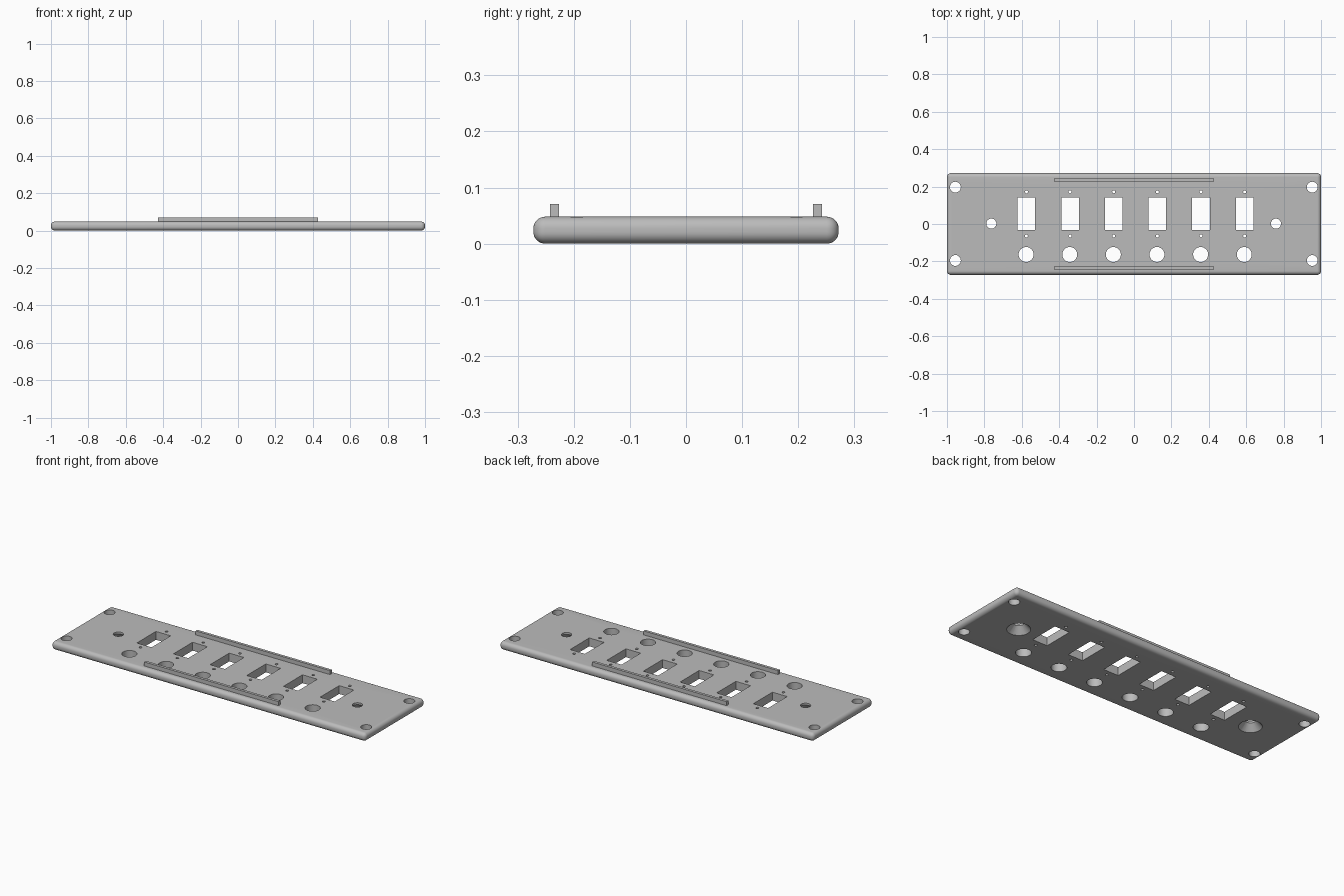
import bpy, bmesh, math
from mathutils import Matrix, Vector

if "Cube" in bpy.data.objects:
    bpy.data.objects.remove(bpy.data.objects["Cube"], do_unlink=True)

THICK = 0.048
grey = bpy.data.materials.new("plain_grey")
grey.use_nodes = True
grey.diffuse_color = (0.5, 0.5, 0.5, 1)
grey.node_tree.nodes["Principled BSDF"].inputs["Base Color"].default_value = (0.5, 0.5, 0.5, 1)


def add_box(bm, centre, size):
    m = Matrix.Translation(Vector(centre)) @ Matrix.Diagonal((*size, 1))
    bmesh.ops.create_cube(bm, size=1, matrix=m)


def add_cone(bm, x, y, z0, z1, r0, r1, sides=32):
    bmesh.ops.create_cone(bm, cap_ends=True, segments=sides, radius1=r0, radius2=r1,
                          depth=z1 - z0, matrix=Matrix.Translation((x, y, (z0 + z1) / 2)))


def add_hole(bm, x, y, r, sides=32):
    add_cone(bm, x, y, -0.05, 0.1, r, r, sides)


def finish(bm, name):
    mesh = bpy.data.meshes.new(name)
    bm.to_mesh(mesh)
    bm.free()
    mesh.materials.append(grey)
    ob = bpy.data.objects.new(name, mesh)
    bpy.context.collection.objects.link(ob)
    return ob


def activate(ob):
    bpy.ops.object.select_all(action='DESELECT')
    ob.select_set(True)
    bpy.context.view_layer.objects.active = ob


# Plate with all edges rounded
bm = bmesh.new()
add_box(bm, (0, 0, THICK / 2), (2, 0.544, THICK))
bmesh.ops.bevel(bm, geom=bm.edges[:], offset=0.021, segments=8, profile=0.5, affect='EDGES')
plate = finish(bm, "panel_plate")

# Through holes
holes = bmesh.new()
for i in range(6):
    x = -0.575 + 0.2333 * i
    add_box(holes, (x, 0.055, 0.025), (0.094, 0.174, 0.15))      # switch window
    add_hole(holes, x - 0.002, -0.163, 0.04, 40)                 # lamp hole
    for y in (0.172, -0.064):
        add_hole(holes, x, y, 0.008, 16)                         # screw hole
for x in (-0.955, 0.953):
    for y in (-0.195, 0.197):
        add_hole(holes, x, y, 0.029)                             # corner hole
for x in (-0.763, 0.759):
    add_hole(holes, x, 0.002, 0.027)                             # mounting hole
hole_cutter = finish(holes, "hole_cutter")

# Countersinks on the underside of the mounting holes
sinks = bmesh.new()
for x in (-0.763, 0.759):
    add_cone(sinks, x, 0.002, -0.01, 0.038, 0.07, 0.026)
sink_cutter = finish(sinks, "countersink_cutter")

activate(plate)
for cutter in (hole_cutter, sink_cutter):
    cutter.hide_render = True
    mod = plate.modifiers.new(cutter.name, 'BOOLEAN')
    mod.operation = 'DIFFERENCE'
    mod.solver = 'EXACT'
    mod.object = cutter
    bpy.ops.object.modifier_apply(modifier=mod.name)
    bpy.data.objects.remove(cutter, do_unlink=True)
bpy.ops.object.shade_smooth_by_angle(angle=math.radians(30))

# Raised rails along the long edges
for name, y in (("front_rail", -0.234), ("back_rail", 0.234)):
    bm = bmesh.new()
    add_box(bm, (0, y, 0.0555), (0.856, 0.016, 0.031))
    finish(bm, name)
